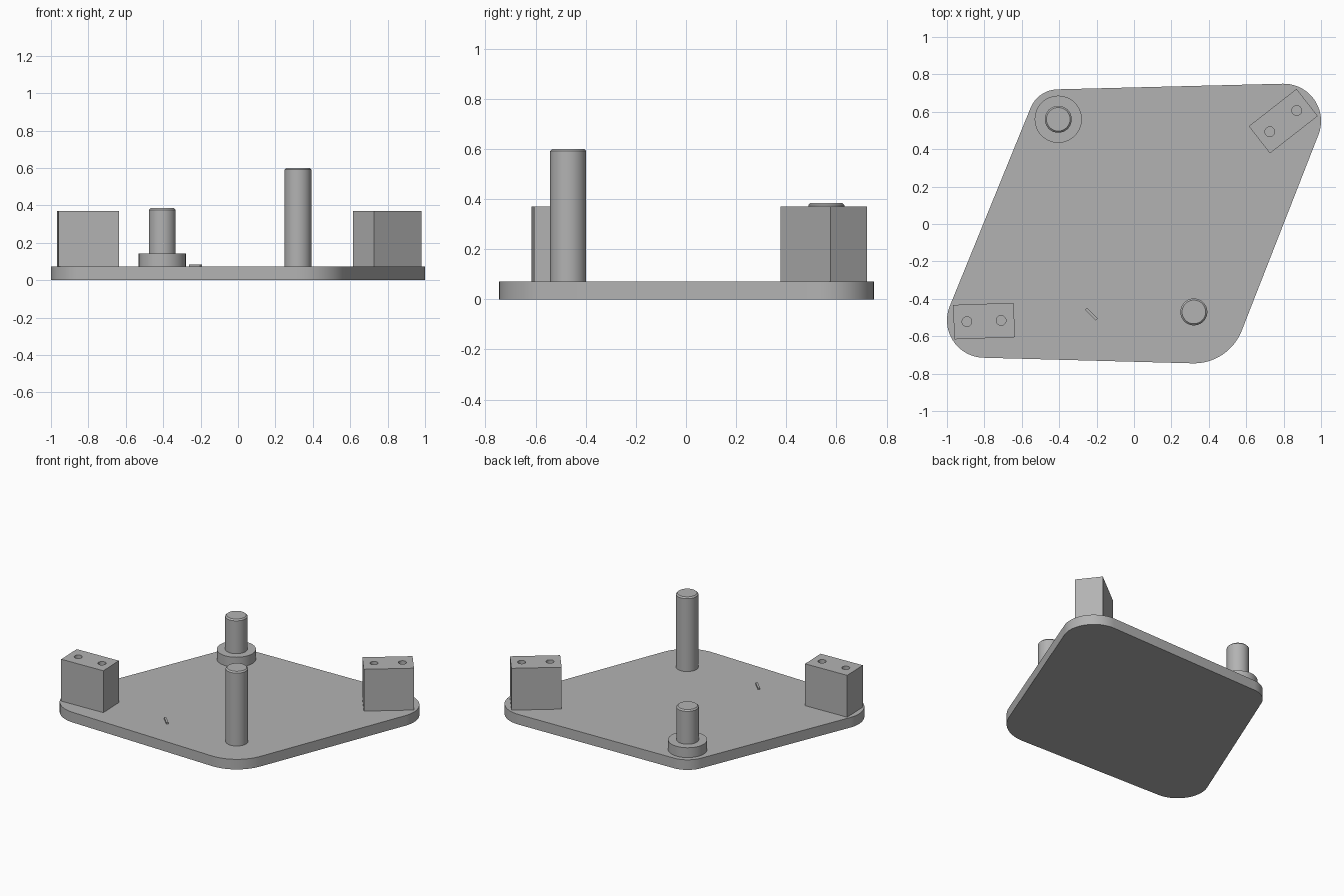
import bpy
import bmesh
from math import cos, sin, pi, atan2, acos, radians
from mathutils import Vector, Matrix

if "Cube" in bpy.data.objects:
    bpy.data.objects.remove(bpy.data.objects["Cube"], do_unlink=True)

PLATE_TOP = 0.072

grey = bpy.data.materials.new("plain grey")
grey.use_nodes = True
colour = (0.45, 0.45, 0.45, 1)
grey.diffuse_color = colour
grey.node_tree.nodes["Principled BSDF"].inputs["Base Color"].default_value = colour


def finish(bm, name, smooth=True):
    bmesh.ops.recalc_face_normals(bm, faces=bm.faces)
    mesh = bpy.data.meshes.new(name)
    bm.to_mesh(mesh)
    bm.free()
    obj = bpy.data.objects.new(name, mesh)
    bpy.context.collection.objects.link(obj)
    mesh.materials.append(grey)
    if smooth:
        bpy.ops.object.select_all(action="DESELECT")
        obj.select_set(True)
        bpy.context.view_layer.objects.active = obj
        bpy.ops.object.shade_smooth_by_angle(angle=radians(30))
    return obj


def extrude_outline(points, z0, z1, name):
    bm = bmesh.new()
    face = bm.faces.new([bm.verts.new((x, y, z0)) for x, y in points])
    up = bmesh.ops.extrude_face_region(bm, geom=[face], use_keep_orig=True)
    moved = [v for v in up["geom"] if isinstance(v, bmesh.types.BMVert)]
    bmesh.ops.translate(bm, verts=moved, vec=(0, 0, z1 - z0))
    return finish(bm, name)


def lathe(profile, x, y, name, steps=64):
    """Revolve (radius, height) points that start and end on the axis."""
    bm = bmesh.new()
    verts = [bm.verts.new((r, 0, z)) for r, z in profile]
    edges = [bm.edges.new(pair) for pair in zip(verts, verts[1:])]
    bmesh.ops.spin(bm, geom=verts + edges, cent=(0, 0, 0), axis=(0, 0, 1),
                   angle=2 * pi, steps=steps, use_merge=True)
    bmesh.ops.remove_doubles(bm, verts=bm.verts, dist=1e-5)
    bmesh.ops.translate(bm, verts=bm.verts, vec=(x, y, 0))
    return finish(bm, name)


def rounded_outline(corners, steps=20):
    """Join counterclockwise corner circles (x, y, radius) by their tangents."""
    def normal_angle(a, b):
        d = Vector(b[:2]) - Vector(a[:2])
        return atan2(d.y, d.x) - acos((a[2] - b[2]) / d.length)

    points = []
    for i, c in enumerate(corners):
        start = normal_angle(corners[i - 1], c)
        sweep = (normal_angle(c, corners[(i + 1) % len(corners)]) - start) % (2 * pi)
        for k in range(steps + 1):
            a = start + sweep * k / steps
            points.append((c[0] + c[2] * cos(a), c[1] + c[2] * sin(a)))
    return points


def box(x, y, size, z0, z1, angle, name):
    bm = bmesh.new()
    place = Matrix.Translation((x, y, (z0 + z1) / 2)) @ Matrix.Rotation(angle, 4, "Z")
    scale = Matrix.Diagonal((size[0], size[1], z1 - z0, 1))
    bmesh.ops.create_cube(bm, size=1, matrix=place @ scale)
    return finish(bm, name, smooth=False)


def drilled_block(x, y, angle, name):
    block = box(x, y, (0.324, 0.184), PLATE_TOP, 0.37, angle, name)
    for side in (-1, 1):
        hx, hy = x + side * 0.0915 * cos(angle), y + side * 0.0915 * sin(angle)
        drill = lathe([(0, 0.2), (0.026, 0.2), (0.026, 0.42), (0, 0.42)],
                      hx, hy, name + "_drill", 32)
        drill.hide_render = True
        cut = block.modifiers.new("hole", "BOOLEAN")
        cut.operation = "DIFFERENCE"
        cut.solver = "EXACT"
        cut.object = drill
        bpy.ops.object.select_all(action="DESELECT")
        bpy.context.view_layer.objects.active = block
        block.select_set(True)
        bpy.ops.object.modifier_apply(modifier=cut.name)
        bpy.data.objects.remove(drill, do_unlink=True)
    bpy.ops.object.shade_smooth_by_angle(angle=radians(30))


def peg(x, y, top, name):
    r, c = 0.072, 0.009
    lathe([(0, PLATE_TOP), (r, PLATE_TOP), (r, top - c), (r - c, top), (0, top)], x, y, name)


# Base plate with a different radius at each corner
plate = rounded_outline([(-0.8, -0.515, 0.2), (0.32, -0.47, 0.275),
                         (0.8, 0.55, 0.2), (-0.405, 0.56, 0.16)])
extrude_outline(plate, 0, PLATE_TOP, "base_plate")

# Tall front peg, short back peg and its collar
peg(0.32, -0.47, 0.6, "tall_peg")
peg(-0.405, 0.56, 0.385, "short_peg")
lathe([(0, PLATE_TOP), (0.126, PLATE_TOP), (0.126, 0.142), (0, 0.142)],
      -0.405, 0.56, "peg_collar")

# Drilled blocks at the two far corners
drilled_block(-0.802, -0.519, radians(2), "right_block")
drilled_block(0.798, 0.55, radians(38), "left_block")

# Small raised marker bar
box(-0.228, -0.482, (0.083, 0.014), PLATE_TOP, 0.083, radians(-45), "marker_bar")
